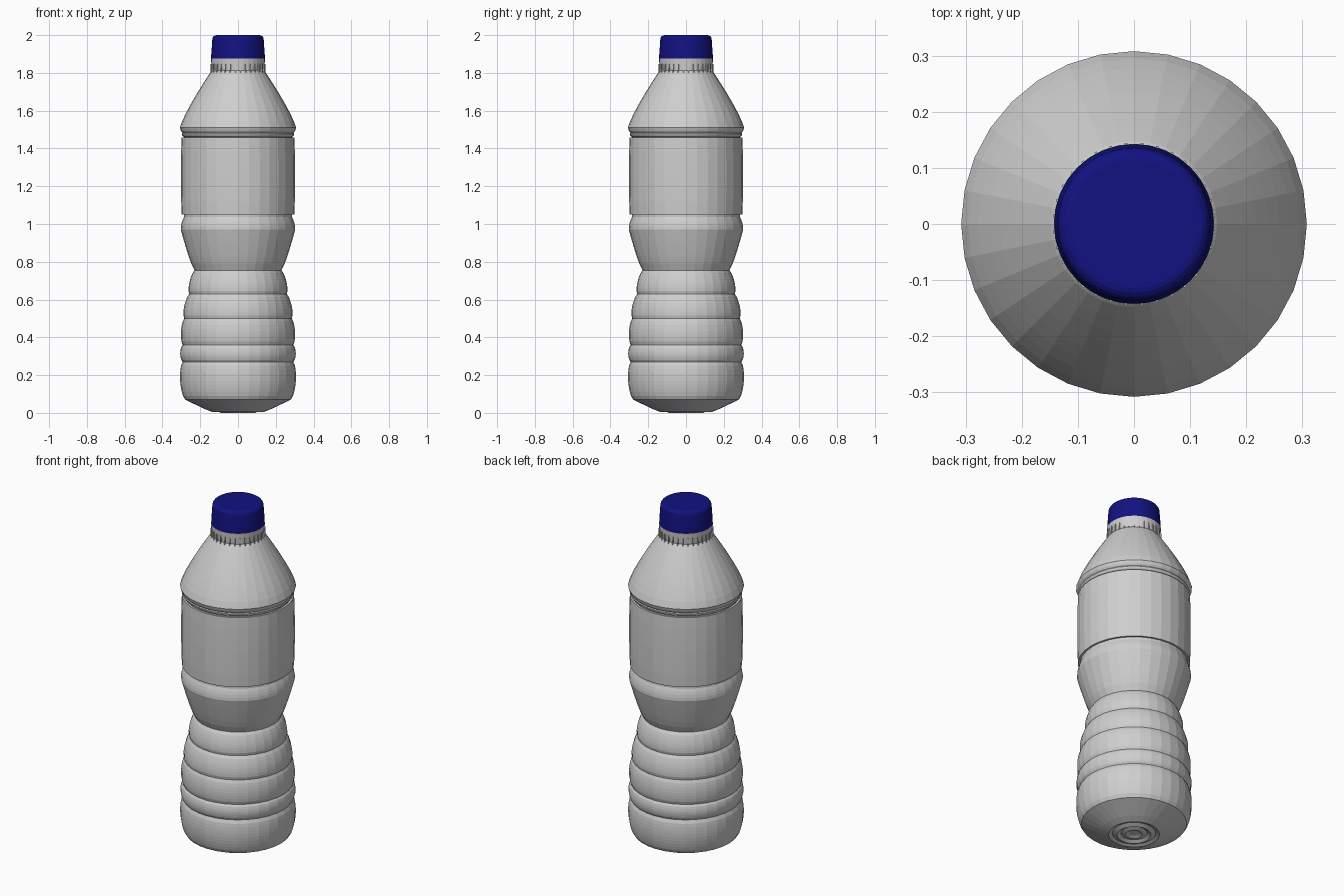
import bpy
import bmesh
from math import sin, cos, pi, tau
from mathutils import Matrix, Vector

default_cube = bpy.data.objects.get("Cube")
if default_cube:
    bpy.data.objects.remove(default_cube, do_unlink=True)


def make_material(name, red, green, blue):
    colour = (red, green, blue, 1)
    material = bpy.data.materials.new(name)
    material.use_nodes = True
    material.diffuse_color = colour
    shader = material.node_tree.nodes["Principled BSDF"]
    shader.inputs["Base Color"].default_value = colour
    return material


def finish(bm, name, material):
    bmesh.ops.recalc_face_normals(bm, faces=bm.faces)
    mesh = bpy.data.meshes.new(name)
    bm.to_mesh(mesh)
    bm.free()
    mesh.materials.append(material)
    part = bpy.data.objects.new(name, mesh)
    bpy.context.collection.objects.link(part)


def sweep(start, end, power=1, bulge=0, steps=6):
    """Profile points from start to end, eased by a power and swollen midway."""
    points = []
    for step in range(steps + 1):
        t = step / steps
        radius = start[0] + (end[0] - start[0]) * t ** power
        height = start[1] + (end[1] - start[1]) * t
        swell = bulge * abs(sin(pi * t)) ** 0.6
        points.append((radius + swell, height))
    return points


def lathe(name, profile, material, sides=32):
    """Spin a profile of (radius, height) points round the z axis."""
    bm = bmesh.new()
    verts = [bm.verts.new((radius, 0, height)) for radius, height in profile]
    edges = [bm.edges.new(pair) for pair in zip(verts, verts[1:])]
    bmesh.ops.spin(bm, geom=verts + edges, cent=Vector(), axis=Vector((0, 0, 1)),
                   angle=tau, steps=sides, use_merge=False)
    bmesh.ops.remove_doubles(bm, verts=bm.verts, dist=0.0005)
    finish(bm, name, material)


grey = make_material("light grey plastic", 0.62, 0.62, 0.62)
navy = make_material("navy plastic", 0.006, 0.006, 0.22)

# Underside with shallow concentric rings, then the rounded foot
foot_edge = (0.28, 0.07)
body = [(0, 0.01)]
for ring in range(1, 4):
    radius = ring * 0.045
    body += [(radius - 0.02, 0.012), (radius, 0.004 * (ring - 2) ** 2)]
body += [(0.175, 0.02), foot_edge]

# Ribbed lower body: a swollen band between each pair of grooves
grooves = [(0.293, 0.27), (0.293, 0.36), (0.285, 0.5), (0.258, 0.63), (0.23, 0.755)]
body += sweep(foot_edge, grooves[0], bulge=0.02, steps=10)
for lower, upper in zip(grooves, grooves[1:]):
    body += sweep(lower, upper, bulge=0.013, steps=8)

# Waist flaring out to the lip under the label
lip = (0.303, 0.97)
label_bottom, label_top = 1.05, 1.457
recess = 0.287
body += sweep(grooves[-1], lip, power=0.8)
body += sweep(lip, (recess, label_bottom - 0.014), power=2, steps=4)

# Label recess, narrow ring above it, and the shoulder up to the neck
shoulder = (0.308, 1.51)
ring_top = (0.295, 1.483)
body += sweep((recess, label_top + 0.004), ring_top, bulge=0.006, steps=4)
body += sweep(ring_top, shoulder, power=0.6, steps=3)
body += sweep(shoulder, (0.148, 1.8), power=1.2, steps=8)
body.append((0.13, 1.82))
lathe("bottle_body", body, grey)

# Label sleeve wrapped round the recess
lathe("label_sleeve", [(recess, label_bottom)]
      + sweep((0.298, label_bottom), (0.298, label_top), bulge=0.004)
      + [(recess, label_top)], grey)

# Neck ring below the cap
neck_bottom, neck_top = 1.8, 1.876
lathe("neck_ring", [(0.12, neck_bottom)]
      + sweep((0.136, neck_bottom), (0.143, neck_top), power=0.7, steps=4)
      + [(0.12, neck_top)], grey)

# Thin upright ridges around the neck ring
bm = bmesh.new()
ridge_count = 32
for index in range(ridge_count):
    turn = Matrix.Rotation(tau * (index + 0.5) / ridge_count, 4, "Z")
    outward = Matrix.Translation((0.139, 0, 1.825))
    size = Matrix.Diagonal((0.012, 0.005, 0.046, 1))
    bmesh.ops.create_cube(bm, size=1, matrix=turn @ outward @ size)
finish(bm, "neck_ridges", grey)

# Screw cap with a rounded top edge
cap_height, rounding = 2, 0.022
cap = [(0, neck_top), (0.142, neck_top), (0.142, neck_top + 0.015)]
for step in range(5):
    angle = step / 4 * pi / 2
    cap.append((0.114 + rounding * cos(angle),
                cap_height - rounding + rounding * sin(angle)))
cap.append((0, cap_height))
lathe("screw_cap", cap, navy, sides=64)
